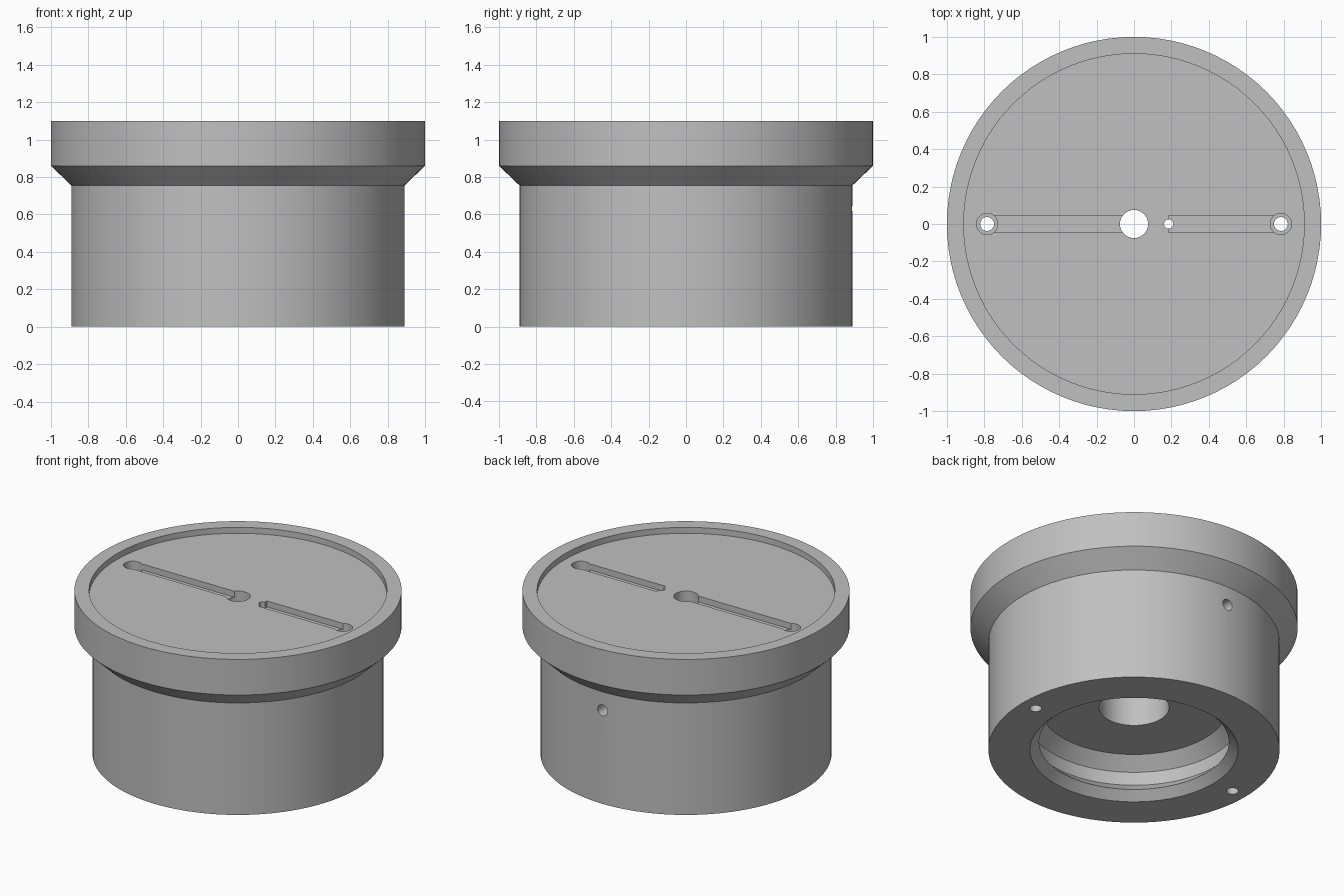
import bpy, bmesh, math
from mathutils import Matrix, Vector

if "Cube" in bpy.data.objects:
    bpy.data.objects.remove(bpy.data.objects["Cube"], do_unlink=True)

grey = bpy.data.materials.new("light grey")
grey.use_nodes = True
colour = (0.53, 0.53, 0.53, 1)
grey.diffuse_color = colour
grey.node_tree.nodes["Principled BSDF"].inputs["Base Color"].default_value = colour


def add_object(name, bm):
    bmesh.ops.recalc_face_normals(bm, faces=bm.faces)
    mesh = bpy.data.meshes.new(name)
    bm.to_mesh(mesh)
    bm.free()
    mesh.materials.append(grey)
    obj = bpy.data.objects.new(name, mesh)
    bpy.context.collection.objects.link(obj)
    return obj


def lathe(name, profile, segments):
    """Revolve a closed (radius, height) profile around z."""
    bm = bmesh.new()
    rings = []
    for i in range(segments):
        a = math.tau * i / segments
        rings.append([bm.verts.new((r * math.cos(a), r * math.sin(a), z)) for r, z in profile])
    n = len(profile)
    for i in range(segments):
        here, there = rings[i], rings[(i + 1) % segments]
        for j in range(n):
            k = (j + 1) % n
            bm.faces.new((here[j], there[j], there[k], here[k]))
    return add_object(name, bm)


def rod(name, radius, start, end):
    """Round cutter between two points."""
    start, end = Vector(start), Vector(end)
    axis = end - start
    place = Matrix.Translation((start + end) / 2) @ axis.to_track_quat('Z', 'Y').to_matrix().to_4x4()
    bm = bmesh.new()
    bmesh.ops.create_cone(bm, cap_ends=True, segments=32, radius1=radius, radius2=radius,
                          depth=axis.length, matrix=place)
    return add_object(name, bm)


def slot(name, x0, x1, z0, z1, width):
    bm = bmesh.new()
    place = Matrix.Translation(((x0 + x1) / 2, 0, (z0 + z1) / 2))
    bmesh.ops.create_cube(bm, size=1, matrix=place @ Matrix.Diagonal((x1 - x0, width, z1 - z0, 1)))
    return add_object(name, bm)


# Turned body: outer wall, flared rim, dished top, centre hole, bore and grooved socket
TOP, FLOOR, HOLE_X = 1.10, 1.06, 0.785
body = lathe("flanged_body", [
    (0.89, 0), (0.89, 0.755), (1, 0.86), (1, TOP), (0.91, TOP), (0.91, FLOOR),
    (0.075, FLOOR), (0.075, 0.93), (0.214, 0.93), (0.214, 0.296),
    (0.57, 0.296), (0.65, 0.216), (0.65, 0.125), (0.58, 0.055), (0.636, 0)], 96)

# Cutters: cable channels, screw holes, wire hole and rear side hole
cutters = [
    slot("long_channel", -HOLE_X, 0, FLOOR - 0.04, TOP, 0.092),
    slot("short_channel", 0.185, HOLE_X, FLOOR - 0.04, TOP, 0.092),
    rod("wire_hole", 0.025, (0.185, 0, 0.8), (0.185, 0, 1.2)),
    rod("rear_hole", 0.037, (0, 0.1, 0.63), (0, 1.1, 0.63)),
]
for x in (-HOLE_X, HOLE_X):
    cutters.append(rod("screw_head_recess", 0.057, (x, 0, FLOOR - 0.08), (x, 0, 1.2)))
    cutters.append(rod("screw_hole", 0.037, (x, 0, -0.1), (x, 0, 1.2)))

bpy.context.view_layer.objects.active = body
for cutter in cutters:
    mod = body.modifiers.new(cutter.name, 'BOOLEAN')
    mod.operation = 'DIFFERENCE'
    mod.solver = 'EXACT'
    mod.object = cutter
    bpy.ops.object.modifier_apply(modifier=mod.name)
    bpy.data.objects.remove(cutter, do_unlink=True)

# Smooth round walls, crisp edges
bpy.ops.object.select_all(action='DESELECT')
body.select_set(True)
bpy.ops.object.shade_smooth_by_angle(angle=math.radians(25))
